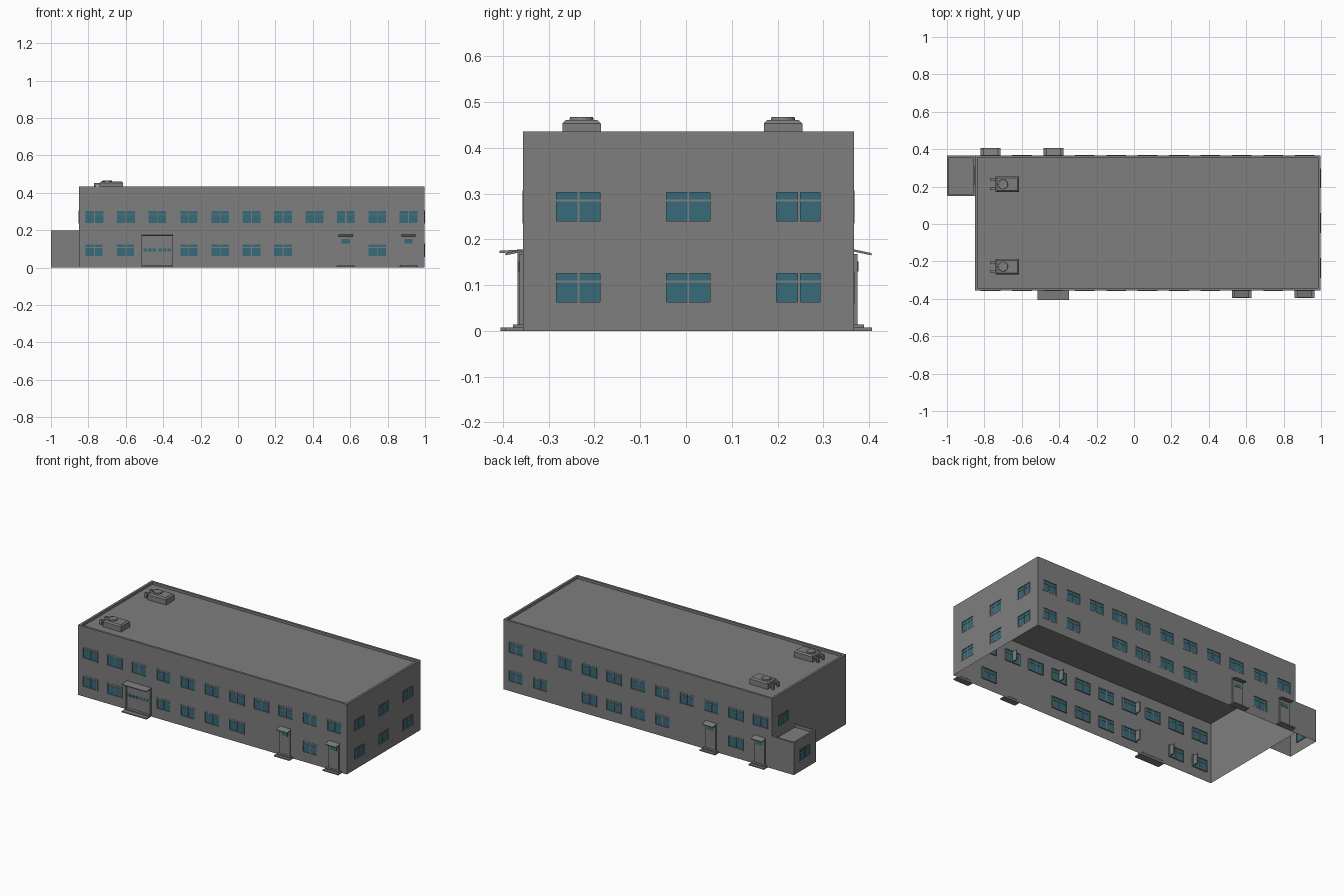
import bpy, bmesh, math
from mathutils import Matrix, Vector

if "Cube" in bpy.data.objects:
    bpy.data.objects.remove(bpy.data.objects["Cube"])

def material(name, rgb):
    m = bpy.data.materials.new(name)
    m.diffuse_color = (*rgb, 1)
    m.use_nodes = True
    m.node_tree.nodes["Principled BSDF"].inputs["Base Color"].default_value = m.diffuse_color
    return m

GREY = material("wall_grey", (0.21, 0.21, 0.21))
TEAL = material("glass_teal", (0.038, 0.147, 0.195))

parts = {}

def part(name, mat=GREY):
    if name not in parts:
        parts[name] = (bmesh.new(), mat)
    return parts[name][0]

def box(bm, x, y, z, M=Matrix()):
    """Box from three (low, high) ranges, placed by matrix M."""
    size = [b - a for a, b in (x, y, z)]
    mid = [(a + b) / 2 for a, b in (x, y, z)]
    T = M @ Matrix.Translation(mid) @ Matrix.Diagonal((*size, 1))
    return bmesh.ops.create_cube(bm, size=1, matrix=T)["verts"]

def face_frame(x, y, angle):
    """Facade frame: local x runs along the wall, local -y points outwards."""
    return Matrix.Translation((x, y, 0)) @ Matrix.Rotation(math.radians(angle), 4, 'Z')

X0, X1, Y0, Y1 = -0.85, 0.998, -0.356, 0.367
TOP, EAVE = 0.435, 0.377
W, H = 0.105, 0.072            # window size
LOW, HIGH = 0.094, 0.271       # window centre heights

FRONT, BACK = face_frame(0, Y0, 0), face_frame(0, Y1, 180)
RIGHT, LEFT = face_frame(X1, 0, 90), face_frame(X0, 0, -90)

def wall(name, M, u0, u1, z1, holes=()):
    """Wall sheet with rectangular window openings."""
    bm = part(name)
    us, zs = {u0, u1}, {0, z1}
    for u, z in holes:
        us |= {u - W / 2, u + W / 2}
        zs |= {z - H / 2, z + H / 2}
    us, zs = sorted(us), sorted(zs)
    for a, b in zip(us, us[1:]):
        for c, d in zip(zs, zs[1:]):
            cu, cz = (a + b) / 2, (c + d) / 2
            if any(abs(cu - u) < W / 2 and abs(cz - z) < H / 2 for u, z in holes):
                continue
            bm.faces.new([bm.verts.new(M @ Vector(p)) for p in
                          ((a, 0, c), (b, 0, c), (b, 0, d), (a, 0, d))])
    for u, z in holes:
        window(M, u, z)

def window(M, u, z, t=0.005):
    """Frame, mullion, transom bar and pane."""
    bm, dep = part("window_frames"), (-0.0015, 0.008)
    l, r, b, h = u - W / 2, u + W / 2, z - H / 2, z + H / 2
    box(bm, (l, l + t), dep, (b, h), M)
    box(bm, (r - t, r), dep, (b, h), M)
    box(bm, (l, r), dep, (b, b + t), M)
    box(bm, (l, r), dep, (h - t, h), M)
    box(bm, (u - 0.002, u + 0.002), (0, 0.007), (b, h), M)
    box(bm, (l, r), (0.001, 0.007), (h - 0.024, h - 0.020), M)
    box(part("window_panes", TEAL), (l + t, r - t), (0.003, 0.005), (b + t, h - t), M)

def open_sash(M, u, z):
    """Casement swung inwards."""
    box(part("open_sashes"), (u - 0.003, u + 0.003), (-0.001, 0.04),
        (z - H / 2 + 0.005, z + H / 2 - 0.005), M)

def canopy(M, u, hw, out, drop):
    vs = box(part("canopies"), (u - hw, u + hw), (-out, 0), (0.173, 0.178), M)
    inv = M.inverted()
    for v in vs:
        if (inv @ v.co).y < -out / 2:
            v.co.z -= drop

def side_door(M, u):
    box(part("side_doors"), (u - 0.035, u + 0.035), (-0.008, 0.002), (0.012, 0.168), M)
    box(part("door_panes", TEAL), (u - 0.022, u + 0.022), (-0.010, -0.007), (0.13, 0.152), M)
    canopy(M, u, 0.038, 0.038, 0.008)
    box(part("door_steps"), (u - 0.053, u + 0.053), (-0.039, 0), (0, 0.007), M)
    box(part("door_steps"), (u - 0.045, u + 0.045), (-0.022, 0), (0.007, 0.014), M)

# Main walls with eleven window bays
cols = [-0.767 + 0.1679 * i for i in range(11)]
front = [(c, HIGH) for c in cols] + [(cols[i], LOW) for i in (0, 1, 3, 4, 5, 6, 9)]
back = [(-c, HIGH) for c in cols] + [(-cols[i], LOW) for i in (1, 4, 5, 6, 7, 9, 10)]
right = [(y, z) for y in (-0.235, 0.005, 0.245) for z in (LOW, HIGH)]
wall("front_wall", FRONT, X0, X1, EAVE, front)
wall("back_wall", BACK, -X1, -X0, EAVE, back)
wall("right_wall", RIGHT, Y0, Y1, EAVE, right)
wall("left_wall", LEFT, -Y1, -Y0, EAVE, [(-0.258, HIGH)])

# A few open casements
for i, s, z in ((3, -1, HIGH), (6, 0, HIGH), (8, 0, HIGH), (0, 1, LOW), (1, 1, LOW), (3, -1, LOW)):
    open_sash(FRONT, cols[i] + s * 0.046, z)
for z in (LOW, HIGH):
    open_sash(RIGHT, 0.247, z)
    open_sash(BACK, -cols[6], z)
open_sash(BACK, -cols[8], HIGH)

# Annex walls at the back left corner
AX, AY = -0.999, 0.15
wall("annex_left_wall", face_frame(AX, 0, -90), -Y1, -AY, 0.17, [(-0.258, 0.1)])
wall("annex_back_wall", BACK, -X0, -AX, 0.17)
wall("annex_front_wall", face_frame(0, AY, 0), AX, X0, 0.17)

def roof(name, x0, x1, y0, y1, z0, zr, z1, t=0.014):
    """Roof slab inside a raised parapet."""
    bm = part(name + "_parapet")
    box(bm, (x0, x1), (y0, y0 + t), (z0, z1))
    box(bm, (x0, x1), (y1 - t, y1), (z0, z1))
    box(bm, (x0, x0 + t), (y0 + t, y1 - t), (z0, z1))
    box(bm, (x1 - t, x1), (y0 + t, y1 - t), (z0, z1))
    box(part(name + "_roof"), (x0 + t, x1 - t), (y0 + t, y1 - t), (z0, zr))

roof("main", X0, X1, Y0, Y1, EAVE, 0.42, TOP)
roof("annex", AX, X0, AY, Y1, 0.17, 0.182, 0.2, 0.011)

# Side doors, two in front and two behind
for M, u in ((FRONT, cols[8]), (FRONT, cols[10]), (BACK, -cols[0]), (BACK, -cols[2])):
    side_door(M, u)

# Main entrance: door panel, side jambs, canopy, steps, row of small panes
e = cols[2]
box(part("main_entrance"), (e - 0.08, e + 0.08), (-0.006, 0.002), (0.014, 0.173), FRONT)
for s in (-1, 1):
    box(part("main_entrance"), (e + s * 0.081 - 0.004, e + s * 0.081 + 0.004),
        (-0.012, 0), (0.014, 0.173), FRONT)
    for k in range(3):
        c = e + s * (0.016 + 0.024 * k)
        box(part("door_panes", TEAL), (c - 0.009, c + 0.009), (-0.008, -0.005), (0.087, 0.102), FRONT)
box(part("main_entrance"), (e - 0.001, e + 0.001), (-0.0075, 0), (0.014, 0.173), FRONT)
canopy(FRONT, e, 0.085, 0.051, 0.003)
box(part("main_steps"), (e - 0.085, e + 0.085), (-0.049, 0), (0, 0.007), FRONT)
box(part("main_steps"), (e - 0.085, e + 0.085), (-0.022, 0), (0.007, 0.014), FRONT)

# Rooftop ventilation units: bevelled case, fan ring, two bent ducts
for y in (-0.228, 0.212):
    bm = part("vent_unit_front" if y < 0 else "vent_unit_back")
    box(bm, (-0.74, -0.614), (y - 0.042, y + 0.042), (0.42, 0.461))
    top = [ed for ed in bm.edges if all(v.co.z > 0.45 for v in ed.verts)]
    bmesh.ops.bevel(bm, geom=top, offset=0.008, segments=1, affect='EDGES')
    bmesh.ops.create_cone(bm, cap_ends=True, segments=16, radius1=0.028, radius2=0.025,
                          depth=0.012, matrix=Matrix.Translation((-0.70, y, 0.461)))
    for s in (-1, 1):
        c = y + s * 0.024
        box(bm, (-0.77, -0.74), (c - 0.006, c + 0.006), (0.44, 0.452))
        box(bm, (-0.77, -0.758), (c - 0.006, c + 0.006), (0.42, 0.44))

# Turn every part into an object
for name, (bm, mat) in parts.items():
    bmesh.ops.remove_doubles(bm, verts=bm.verts, dist=1e-6) if name.endswith("wall") else None
    mesh = bpy.data.meshes.new(name)
    bm.to_mesh(mesh)
    bm.free()
    mesh.materials.append(mat)
    bpy.context.collection.objects.link(bpy.data.objects.new(name, mesh))
